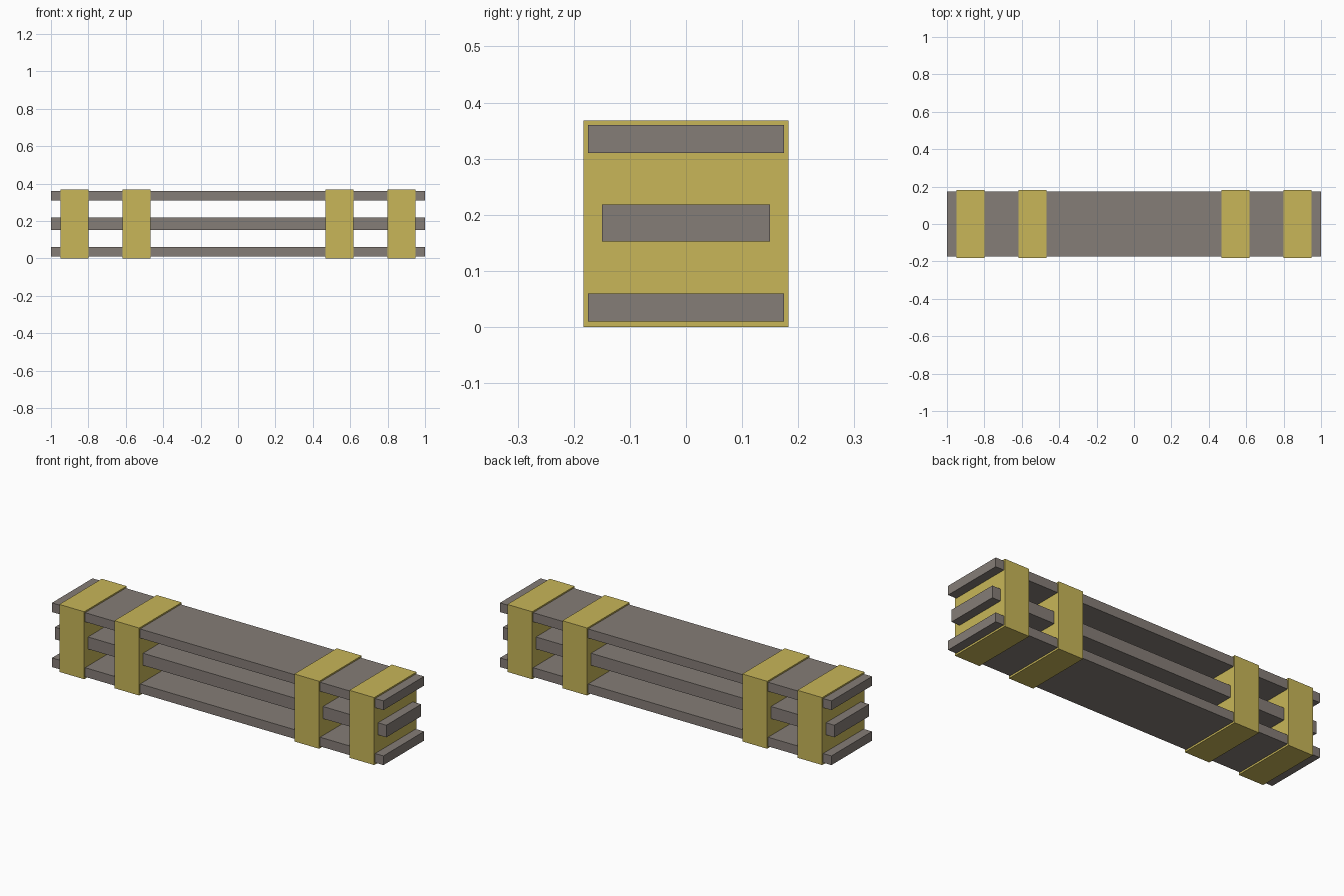
import bpy

if "Cube" in bpy.data.objects:
    bpy.data.objects.remove(bpy.data.objects["Cube"])


def material(name, rgb):
    m = bpy.data.materials.new(name)
    m.diffuse_color = (*rgb, 1.0)
    m.use_nodes = True
    m.node_tree.nodes["Principled BSDF"].inputs["Base Color"].default_value = m.diffuse_color
    return m


def box(name, x, y, z, mat):
    """Axis-aligned box from (min, max) ranges."""
    ranges = (x, y, z)
    bpy.ops.mesh.primitive_cube_add(size=1, location=[(a + b) / 2 for a, b in ranges])
    ob = bpy.context.object
    ob.name = name
    ob.scale = [b - a for a, b in ranges]
    bpy.ops.object.transform_apply(location=False, rotation=False, scale=True)
    ob.data.materials.append(mat)
    return ob


grey = material("weathered_grey", (0.235, 0.205, 0.184))
yellow = material("strap_yellow", (0.578, 0.468, 0.098))

# Three full-length boards, the middle one narrower and thicker
for name, half_width, z in (
    ("bottom_board", 0.175, (0.01, 0.06)),
    ("middle_board", 0.15, (0.152, 0.218)),
    ("top_board", 0.175, (0.31, 0.36)),
):
    box(name, (-1, 1), (-half_width, half_width), z, grey)

# Solid block bands, mirrored left and right
for name, a, b in (("outer_band", 0.80, 0.95), ("inner_band", 0.468, 0.618)):
    for side, x in (("left", (-b, -a)), ("right", (a, b))):
        box(f"{name}_{side}", x, (-0.183, 0.183), (0.0, 0.368), yellow)
